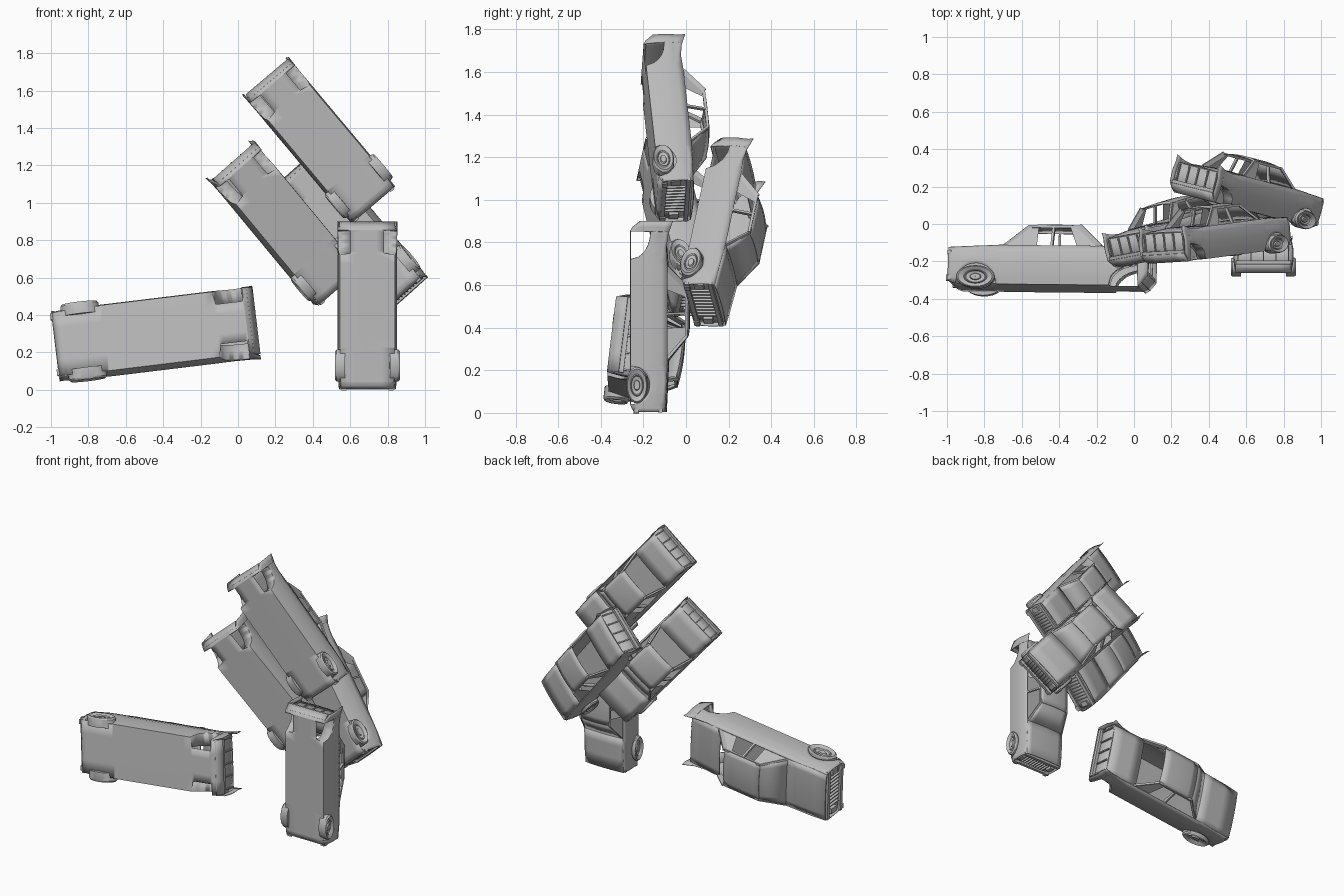
import bpy, bmesh, math
from mathutils import Vector, Matrix

old = bpy.data.objects.get("Cube")
if old:
    bpy.data.objects.remove(old, do_unlink=True)

mat = bpy.data.materials.new("bare_grey")
mat.use_nodes = True
GREY = (0.5, 0.5, 0.5, 1)
mat.diffuse_color = GREY
mat.node_tree.nodes["Principled BSDF"].inputs["Base Color"].default_value = GREY

# Car space: x = left, y = rearwards (nose at -0.5), z = up, length 1
WHEEL_AT = 0.14
REAR_ARCH = [0.8 + 0.145 * k / 12 for k in range(13)]
FRONT_ARCH = [WHEEL_AT - 0.1 * math.cos(math.pi * k / 12) for k in range(13)]


def lerp_table(table, s):
    for (a, va), (b, vb) in zip(table, table[1:]):
        if s <= b:
            return va + (vb - va) * max(0, s - a) / (b - a)
    return table[-1][1]


def arch_height(s):
    if abs(s - WHEEL_AT) < 0.1:
        return 0.1 * math.sqrt(1 - ((s - WHEEL_AT) / 0.1) ** 2)
    if 0.8 < s < 0.946:
        return 0.105 * math.sqrt(1 - ((0.945 - s) / 0.145) ** 2)
    return 0.0


def floor_height(s):
    return lerp_table(((0, 0.02), (0.03, 0), (0.96, 0), (1, 0.05)), s)


def belt(s):
    return lerp_table(((0, 0.18), (0.27, 0.193), (0.76, 0.193), (0.86, 0.188),
                       (0.93, 0.197), (1, 0.222)), s)


def half_width(s, z):
    bulge = lerp_table(((0, 0.163), (0.06, 0.173), (0.13, 0.176), (0.19, 0.164), (0.23, 0.17)), z)
    return bulge * lerp_table(((0, 0.96), (0.1, 1), (0.9, 1), (1, 1.02)), s)


def pt(x, s, z):
    return Vector((x, s - 0.5, z))


def grid(bm, rows):
    vs = [[bm.verts.new(p) for p in row] for row in rows]
    for a, b in zip(vs, vs[1:]):
        for i in range(len(a) - 1):
            bm.faces.new((a[i], a[i + 1], b[i + 1], b[i]))


def crowned(bm, sections, crown):
    # Plate across the car, slightly raised along the middle
    grid(bm, [[pt(w * k / 4, s, z + crown * (1 - (k / 4) ** 2)) for k in range(-4, 5)]
              for s, w, z in sections])


def box(bm, x, s, z, size):
    m = Matrix.Translation(pt(x, s, z)) @ Matrix.Diagonal((*size, 1))
    bmesh.ops.create_cube(bm, size=1, matrix=m)


def bar(bm, a, b, width, depth):
    # Pillar: box stretched between two points
    d = b - a
    m = (Matrix.Translation((a + b) / 2) @ d.to_track_quat('Z', 'Y').to_matrix().to_4x4()
         @ Matrix.Diagonal((width, depth, d.length, 1)))
    bmesh.ops.create_cube(bm, size=1, matrix=m)


def finish(bm, name, clean=True):
    if clean:
        bmesh.ops.remove_doubles(bm, verts=bm.verts, dist=0.0004)
    bmesh.ops.recalc_face_normals(bm, faces=bm.faces)
    me = bpy.data.meshes.new(name)
    bm.to_mesh(me)
    bm.free()
    me.materials.append(mat)
    return me


# Stations along the car, denser at the wheel arches
stations = sorted({i / 20 for i in range(21)} | {0.02, 0.947, 0.97}
                  | set(REAR_ARCH) | set(FRONT_ARCH))


def make_body():
    bm = bmesh.new()
    for side in (1, -1):
        # Side panel with open arches and a flared tail fin
        rows = []
        for s in stations:
            lo, hi = max(arch_height(s), floor_height(s)), belt(s)
            zs = [lo + (hi - lo) * k / 6 for k in range(7)]
            rows.append([pt(side * half_width(s, z), s, z) for z in zs])
        grid(bm, rows)
        # Roof of the empty rear wheel well
        grid(bm, [[pt(side * half_width(s, arch_height(s)), s, arch_height(s)),
                   pt(side * 0.1, s, arch_height(s))] for s in REAR_ARCH])
    # Underside, cut away at the rear wheel wells
    floor = []
    for s in stations:
        w = 0.1 if 0.81 < s < 0.946 else half_width(s, 0)
        floor.append([pt(w * k / 2, s, floor_height(s)) for k in range(-2, 3)])
    grid(bm, floor)
    # Hood, trunk lid sunk between the fins, roof and windshield
    crowned(bm, [(s, half_width(s, belt(s)), belt(s)) for s in (0, 0.1, 0.2, 0.27)], 0.008)
    crowned(bm, [(s, 0.164, 0.193 - 0.08 * (s - 0.75)) for s in (0.75, 0.82, 0.9, 0.97)], 0.006)
    crowned(bm, ((0.395, 0.122, 0.292), (0.44, 0.125, 0.299),
                 (0.6, 0.125, 0.299), (0.65, 0.12, 0.292)), 0.01)
    crowned(bm, ((0.27, 0.155, 0.193), (0.395, 0.122, 0.292)), 0.008)
    # Recessed nose and tail panels
    for s, lo, hi in ((0.025, 0.01, 0.18), (0.97, 0.01, 0.176)):
        grid(bm, [[pt(half_width(s, z) * k / 4, s, z) for k in range(-4, 5)]
                  for z in (lo, (lo + hi) / 2, hi)])
    return finish(bm, "body_shell")


def make_pillars():
    bm = bmesh.new()
    for side in (1, -1):
        for s0, s1, w in ((0.275, 0.398, 0.014), (0.515, 0.52, 0.018), (0.755, 0.645, 0.03)):
            bar(bm, pt(side * 0.16, s0, 0.188), pt(side * 0.122, s1, 0.294), 0.012, w)
        bar(bm, pt(side * 0.123, 0.395, 0.292), pt(side * 0.123, 0.65, 0.292), 0.014, 0.014)
        # Rear quarter panel beside the back window
        grid(bm, [[pt(side * 0.16, s, 0.19), pt(side * 0.123, s2, 0.294)]
                  for s, s2 in ((0.64, 0.6), (0.76, 0.65))])
    # Filled front quarter on the left
    grid(bm, [[pt(0.16, s, 0.19), pt(0.123, s2, 0.294)]
              for s, s2 in ((0.275, 0.398), (0.44, 0.445))])
    return finish(bm, "window_pillars", False)


def make_bumpers():
    bm = bmesh.new()
    for z in (0.03, 0.155):
        box(bm, 0, 0.006, z, (0.335, 0.018, 0.022))
    box(bm, 0, 0.985, 0.06, (0.33, 0.02, 0.022))
    # Grille bars, lamps and tail panel ribs
    for i in range(-4, 5):
        box(bm, i * 0.024, 0.015, 0.09, (0.005, 0.015, 0.11))
    for i in range(-2, 3):
        box(bm, i * 0.075, 0.976, 0.115, (0.008, 0.01, 0.11))
    for side in (1, -1):
        box(bm, side * 0.135, 0.014, 0.09, (0.035, 0.02, 0.05))
        box(bm, side * 0.14, -0.004, 0.03, (0.03, 0.012, 0.03))
    return finish(bm, "bumpers_and_grille", False)


def make_wheels():
    # Flattened wheels with stepped hubs, front axle only
    bm = bmesh.new()
    profile = ((0.01, 0.184), (0.25, 0.184), (0.3, 0.176), (0.5, 0.18), (0.56, 0.188),
               (0.62, 0.182), (0.9, 0.194), (1, 0.184), (1, 0.135), (0.01, 0.13))
    for side in (1, -1):
        rows = []
        for k in range(25):
            a = 2 * math.pi * k / 24
            rows.append([pt(side * x, WHEEL_AT + 0.095 * r * math.cos(a),
                            0.033 + 0.056 * r * math.sin(a)) for r, x in profile])
        grid(bm, rows)
    box(bm, 0, WHEEL_AT, 0.033, (0.27, 0.02, 0.015))
    return finish(bm, "front_wheels")


parts = [make_body(), make_pillars(), make_bumpers(), make_wheels()]

# Each car: underside centre, forward direction, left direction, length
CARS = {
    "lying": ((-0.44, -0.343, 0.31), (-0.99, 0.01, -0.12), (-0.12, 0.12, 0.98), 1.08),
    "upright": ((0.692, -0.26, 0.452), (0, 0, -1), (-1, 0, 0), 0.895),
    "top": ((0.443, -0.17, 1.332), (0.637, 0.085, -0.76), (-0.78, -0.05, -0.62), 0.89),
    "middle": ((0.266, -0.135, 0.885), (0.63, 0.19, -0.76), (-0.78, -0.15, -0.62), 0.89),
    "back": ((0.582, 0.077, 0.847), (0.635, -0.165, -0.758), (-0.77, 0.19, -0.61), 0.9),
}

for car, (loc, fwd, left, size) in CARS.items():
    f = Vector(fwd).normalized()
    u = f.cross(Vector(left)).normalized()
    l = u.cross(f)
    m = Matrix((l, -f, u)).transposed().to_4x4()
    m = Matrix.Translation(loc) @ m @ Matrix.Scale(size, 4)
    for me in parts:
        ob = bpy.data.objects.new(f"{car}_car_{me.name}", me)
        bpy.context.collection.objects.link(ob)
        ob.matrix_world = m
        if me.name.startswith("body"):
            sol = ob.modifiers.new("thickness", 'SOLIDIFY')
            sol.thickness = 0.004
            sol.offset = 0

# Smooth shading with sharp edges kept
for me in parts:
    for p in me.polygons:
        p.use_smooth = True
    me.set_sharp_from_angle(angle=math.radians(30))
